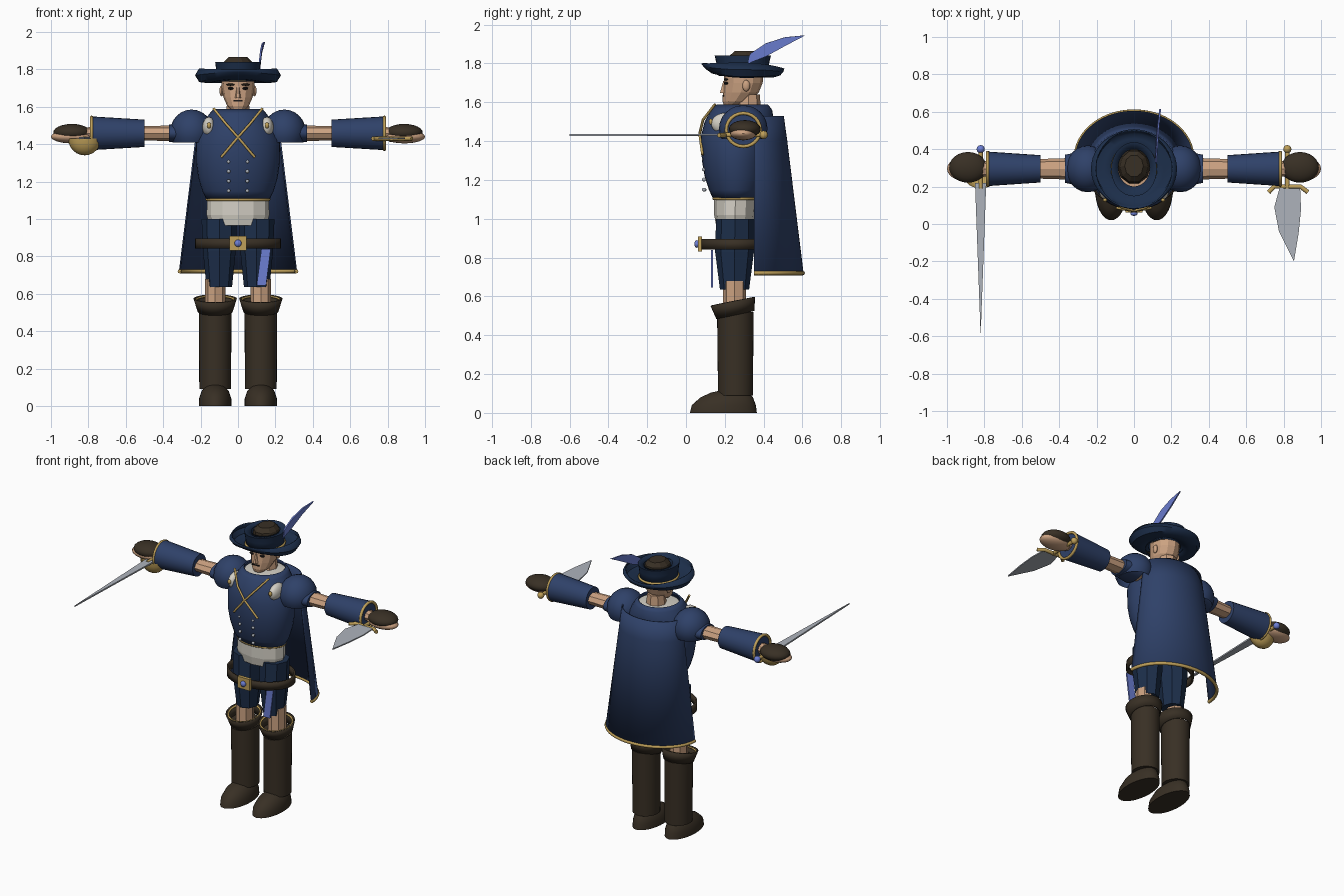
import bpy
import bmesh
from math import cos, sin, pi, radians
from mathutils import Vector, Matrix

default_cube = bpy.data.objects.get("Cube")
if default_cube:
    bpy.data.objects.remove(default_cube, do_unlink=True)


def material(name, *rgb):
    mat = bpy.data.materials.new(name)
    mat.use_nodes = True
    mat.diffuse_color = (*rgb, 1)
    mat.node_tree.nodes["Principled BSDF"].inputs["Base Color"].default_value = (*rgb, 1)
    return mat


navy = material("navy cloth", .028, .053, .14)
dark_navy = material("dark navy cloth", .012, .028, .07)
brown = material("dark brown leather", .04, .029, .018)
skin = material("skin", .6, .36, .22)
gold = material("gold trim", .52, .35, .1)
white = material("off white linen", .66, .63, .56)
steel = material("steel", .42, .45, .5)
blue = material("feather blue", .15, .21, .65)
black = material("near black", .012, .01, .01)


def finish(name, bm, mat, smooth=True, thickness=0):
    """Turn a bmesh into a shaded object, optionally thickened."""
    bmesh.ops.recalc_face_normals(bm, faces=bm.faces[:])
    mesh = bpy.data.meshes.new(name)
    bm.to_mesh(mesh)
    bm.free()
    mesh.materials.append(mat)
    obj = bpy.data.objects.new(name, mesh)
    bpy.context.collection.objects.link(obj)
    if smooth:
        bpy.ops.object.select_all(action='DESELECT')
        obj.select_set(True)
        bpy.context.view_layer.objects.active = obj
        bpy.ops.object.shade_smooth_by_angle(angle=radians(40))
    if thickness:
        solid = obj.modifiers.new("thickness", 'SOLIDIFY')
        solid.thickness = thickness
        solid.offset = 0
    return obj


def skin_rows(name, rows, mat, closed=True, caps=True, **style):
    """Bridge rows of points into a surface."""
    bm = bmesh.new()
    grid = [[bm.verts.new(p) for p in row] for row in rows]
    count = len(grid[0])
    for low, high in zip(grid, grid[1:]):
        for i in range(count if closed else count - 1):
            j = (i + 1) % count
            bm.faces.new((low[i], low[j], high[j], high[i]))
    if caps and closed:
        bm.faces.new(grid[0])
        bm.faces.new(grid[-1])
    return finish(name, bm, mat, **style)


def ring_z(z, half_width, front, back, x=0, tilt=0, sides=32, sweep=2 * pi):
    """Horizontal ellipse (or part of one), tilted up towards the back."""
    steps = sides if sweep > 6 else sides - 1
    angles = [sweep * i / steps for i in range(sides)]
    mid, depth = (front + back) / 2, (back - front) / 2
    return [(x + half_width * cos(a), mid + depth * sin(a), z + tilt * sin(a)) for a in angles]


def ring_x(x, radius_y, radius_z, sides=24):
    """Upright ellipse around the arm axis."""
    angles = [2 * pi * i / sides for i in range(sides)]
    return [(x, .295 + radius_y * cos(a), 1.458 + radius_z * sin(a)) for a in angles]


def ball(name, centre, radii, mat, cut=None, keep_above=True, segments=24):
    bm = bmesh.new()
    place = Matrix.Translation(centre) @ Matrix.Diagonal((*radii, 1))
    bmesh.ops.create_uvsphere(bm, u_segments=segments, v_segments=segments // 2, radius=1, matrix=place)
    if cut is not None:
        bmesh.ops.bisect_plane(bm, geom=bm.verts[:] + bm.edges[:] + bm.faces[:], plane_co=(0, 0, cut),
                               plane_no=(0, 0, 1), clear_inner=keep_above, clear_outer=not keep_above)
    return finish(name, bm, mat)


def box(name, centre, size, mat):
    bm = bmesh.new()
    place = Matrix.Translation(centre) @ Matrix.Diagonal((*size, 1))
    bmesh.ops.create_cube(bm, size=1, matrix=place)
    return finish(name, bm, mat, smooth=False)


def plate(name, outline, mat, thickness):
    bm = bmesh.new()
    bm.faces.new([bm.verts.new(p) for p in outline])
    return finish(name, bm, mat, smooth=False, thickness=thickness)


def tube(name, points, radius, mat, cyclic=False):
    curve = bpy.data.curves.new(name, 'CURVE')
    curve.dimensions = '3D'
    curve.bevel_depth = radius
    curve.bevel_resolution = 2
    curve.use_fill_caps = True
    spline = curve.splines.new('POLY')
    spline.points.add(len(points) - 1)
    for point, co in zip(spline.points, points):
        point.co = (*co, 1)
    spline.use_cyclic_u = cyclic
    curve.materials.append(mat)
    obj = bpy.data.objects.new(name, curve)
    bpy.context.collection.objects.link(obj)
    return obj


# Legs, boots and arms, one pass per side
for side, label in ((-1, "right"), (1, "left")):
    x = side * .122
    foot = [(0, .087, .02, .365), (.04, .086, .03, .36), (.08, .073, .075, .345),
            (.105, .05, .13, .32), (.12, .02, .2, .27)]
    skin_rows(label + "_boot_foot", [ring_z(*r, x=x) for r in foot], brown)
    shaft = [(.09, .085, .165, .345), (.52, .087, .16, .348)]
    skin_rows(label + "_boot_shaft", [ring_z(*r, x=x) for r in shaft], brown)
    skin_rows(label + "_boot_cuff", [ring_z(.505, .09, .16, .348, x=x, tilt=.02),
              ring_z(.575, .112, .13, .352, x=x, tilt=.022)], brown, caps=False, thickness=.008)
    tube(label + "_boot_lining", ring_z(.568, .1, .145, .34, x=x, tilt=.02), .006, gold, cyclic=True)
    skin_rows(label + "_knee", [ring_z(z, .055, .19, .31, x=x, sides=8) for z in (.5, .68)], skin, smooth=False)
    breeches = [(.635, .068, .175, .325), (.83, .088, .15, .35), (1, .095, .155, .35)]
    skin_rows(label + "_breeches", [ring_z(*r, x=side * .1, sides=8) for r in breeches], dark_navy, smooth=False)

    skin_rows(label + "_upper_arm", [ring_x(side * .2, .062, .045, 8), ring_x(side * .52, .052, .038, 8)],
              skin, smooth=False)
    ball(label + "_shoulder_puff", (side * .248, .295, 1.465), (.115, .125, .12), navy, cut=1.41)
    skin_rows(label + "_sleeve_cap", [ring_x(side * .24, .1, .05), ring_x(side * .37, .075, .046)], navy)
    ball(label + "_shirt_sleeve", (side * .155, .2, 1.49), (.035, .07, .055), white)
    ball(label + "_shoulder_button", (side * .155, .128, 1.5), (.012, .01, .016), gold, segments=12)
    skin_rows(label + "_sleeve_cuff", [ring_x(side * .5, .073, .073), ring_x(side * .78, .092, .09)], navy)
    tube(label + "_cuff_trim", ring_x(side * .783, .088, .086), .009, gold, cyclic=True)
    skin_rows(label + "_wrist", [ring_x(side * .75, .042, .035, 8), ring_x(side * .84, .042, .03, 8)],
              skin, smooth=False)
    ball(label + "_hand", (side * .89, .295, 1.44), (.11, .068, .036), skin)
    ball(label + "_glove", (side * .888, .303, 1.462), (.1, .082, .046), brown)
    tube(label + "_grip", [(side * .82, .19, 1.432), (side * .82, .4, 1.432)], .012, gold)
    ball(label + "_pommel", (side * .82, .4, 1.432), (.022, .022, .022), blue if side < 0 else gold, segments=12)

# Rapier with half cup guard
tip = (-.82, -.6, 1.432)
plate("rapier_blade", [(-.85, .22, 1.432), tip, (-.79, .22, 1.432)], steel, .01)
ball("rapier_cup", (-.82, .255, 1.43), (.088, .065, .09), gold, cut=1.43, keep_above=False)

# Dagger with curved guard
leaf = [(.78, .2), (.75, .09), (.775, -.04), (.855, -.2), (.88, -.05), (.893, .08), (.888, .2)]
plate("dagger_blade", [(px, py, 1.432) for px, py in leaf], steel, .008)
tube("dagger_guard", [(.72, .17, 1.43), (.75, .2, 1.43), (.89, .2, 1.43), (.93, .17, 1.43)], .012, gold)

# Doublet, shirt and trim
doublet = [(1.1, .163, .145, .37), (1.15, .187, .122, .39), (1.22, .208, .1, .41), (1.3, .22, .086, .42),
           (1.42, .222, .08, .44), (1.5, .19, .1, .45), (1.56, .15, .135, .44), (1.585, .128, .16, .42)]
skin_rows("doublet", [ring_z(*r) for r in doublet], navy, caps=False, thickness=.008)
tube("doublet_hem", ring_z(1.104, .165, .143, .372), .008, gold, cyclic=True)
skin_rows("shirt_collar", [ring_z(1.52, .16, .13, .43), ring_z(1.565, .13, .17, .42),
          ring_z(1.575, .065, .24, .39)], white)
shirt = [(.965, .15, .155, .35), (1.02, .168, .145, .36), (1.11, .165, .145, .365)]
skin_rows("shirt_waist", [ring_z(*r, sides=12) for r in shirt], white, smooth=False)
for side, label in ((-1, "right"), (1, "left")):
    cord = [(.13, .15, 1.59), (.065, .088, 1.51), (0, .07, 1.437), (-.09, .085, 1.33)]
    tube(label + "_chest_cord", [(side * px, py, pz) for px, py, pz in cord], .007, gold)
    for row in range(4):
        ball(f"{label}_button_{row}", (side * .05, .093, 1.15 + row * .052), (.01, .012, .01), steel, segments=10)

# Belt, buckle and hanging sash
skin_rows("belt", [ring_z(z, .225, .082, .42) for z in (.842, .895)], brown, caps=False, thickness=.012)
box("buckle", (0, .072, .87), (.092, .022, .078), gold)
ball("buckle_gem", (0, .056, .87), (.02, .014, .02), blue, segments=10)
plate("sash", [(.125, .135, .84), (.175, .135, .84), (.15, .135, .645), (.1, .135, .645)], blue, .01)

# Cape with gold hem
cape = [(1.53, .212, .15), (1.4, .228, .168), (.72, .312, .252)]
cape_rows = [ring_z(z, w, .35 - d, .35 + d, sweep=pi) for z, w, d in cape]
skin_rows("cape", cape_rows, navy, closed=False, thickness=.008)
tube("cape_hem", cape_rows[-1], .011, gold)

# Neck, head and face
skin_rows("neck", [ring_z(1.52, .07, .25, .39, sides=8), ring_z(1.64, .056, .265, .38, sides=8)], skin, smooth=False)
head = [(1.583, .035, .195, .265), (1.605, .058, .188, .32), (1.65, .078, .19, .375),
        (1.7, .087, .195, .395), (1.77, .09, .195, .4)]
skin_rows("head", [ring_z(*r, sides=12) for r in head], skin, smooth=False)
hair = [(1.74, .095, .21, .405), (1.84, .075, .22, .395), (1.865, .05, .25, .37)]
skin_rows("hair", [ring_z(*r, sides=10) for r in hair], brown, smooth=False)
skin_rows("nose", [ring_z(1.648, .016, .172, .22, sides=6), ring_z(1.71, .008, .19, .22, sides=6)],
          skin, smooth=False)
box("mouth", (0, .192, 1.633), (.05, .009, .008), black)
for side, label in ((-1, "right"), (1, "left")):
    ball(label + "_eye", (side * .038, .208, 1.698), (.018, .012, .008), black, segments=10)
    ball(label + "_brow", (side * .04, .206, 1.718), (.026, .012, .006), brown, segments=10)
    ball(label + "_ear", (side * .088, .31, 1.685), (.012, .02, .03), skin, segments=10)

# Hat: curled brim blended between side, front and back profiles
side_curl = [(.1, 1.742), (.16, 1.73), (.205, 1.735), (.226, 1.768), (.205, 1.802)]
front_curl = [(.1, 1.742), (.16, 1.752), (.188, 1.772), (.203, 1.787), (.212, 1.8)]
back_curl = [(.1, 1.742), (.16, 1.733), (.188, 1.742), (.203, 1.758), (.208, 1.775)]
brim = []
for at_side, at_front, at_back in zip(side_curl, front_curl, back_curl):
    row = []
    for i in range(48):
        a = 2 * pi * i / 48
        end = Vector(at_back if sin(a) > 0 else at_front)
        radius, height = end.lerp(Vector(at_side), cos(a) ** 2)
        row.append((radius * cos(a), .295 + radius * sin(a), height))
    brim.append(row)
skin_rows("hat_brim", brim, dark_navy, caps=False, thickness=.008)
crown = [(1.735, .112, .172, .42), (1.8, .114, .16, .425), (1.838, .12, .15, .435), (1.83, .085, .2, .4)]
skin_rows("hat_crown", [ring_z(*r) for r in crown], dark_navy, caps=False, thickness=.006)
tube("hat_band", ring_z(1.748, .116, .166, .424), .008, gold, cyclic=True)

# Feather swept back from the hat band
vane = [(.115, .32, 1.8), (.118, .41, 1.835), (.125, .51, 1.89), (.14, .615, 1.945),
        (.13, .51, 1.935), (.123, .41, 1.903), (.117, .33, 1.85)]
plate("feather", vane, blue, .009)
